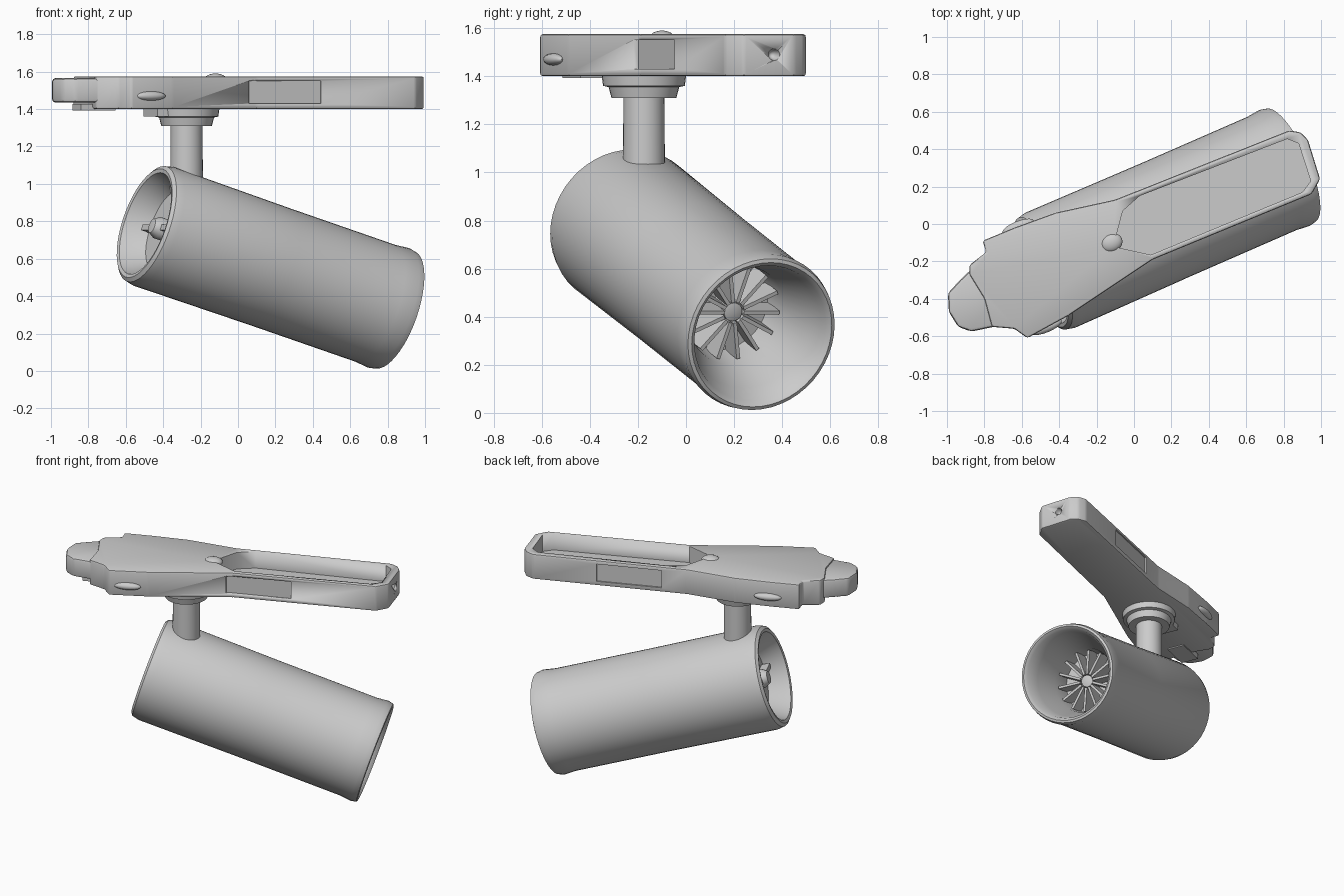
import bpy, bmesh, math
from mathutils import Vector, Matrix

cube = bpy.data.objects.get("Cube")
if cube:
    bpy.data.objects.remove(cube, do_unlink=True)

grey = bpy.data.materials.new("plain grey")
grey.use_nodes = True
GREY = (0.6, 0.6, 0.6, 1)
grey.diffuse_color = GREY
grey.node_tree.nodes["Principled BSDF"].inputs["Base Color"].default_value = GREY


def finish(name, bm, matrix=Matrix(), angle=35):
    bmesh.ops.recalc_face_normals(bm, faces=bm.faces)
    mesh = bpy.data.meshes.new(name)
    bm.to_mesh(mesh)
    bm.free()
    mesh.materials.append(grey)
    mesh.shade_smooth()
    mesh.set_sharp_from_angle(angle=math.radians(angle))
    obj = bpy.data.objects.new(name, mesh)
    obj.matrix_world = matrix
    bpy.context.collection.objects.link(obj)
    return obj


def lathe(name, profile, matrix=Matrix(), steps=48):
    bm = bmesh.new()
    verts = [bm.verts.new((r, 0, z)) for r, z in profile]
    edges = [bm.edges.new(pair) for pair in zip(verts, verts[1:])]
    bmesh.ops.spin(bm, geom=verts + edges, cent=(0, 0, 0), axis=(0, 0, 1),
                   angle=math.tau, steps=steps)
    bmesh.ops.remove_doubles(bm, verts=bm.verts, dist=0.0005)
    return finish(name, bm, matrix)


def prism(name, outline, bottom, top, bevel=0.0):
    bm = bmesh.new()
    face = bm.faces.new([bm.verts.new((x, y, bottom)) for x, y in outline])
    extruded = bmesh.ops.extrude_face_region(bm, geom=[face])["geom"]
    for v in extruded:
        if isinstance(v, bmesh.types.BMVert):
            v.co.z = top
    if bevel:
        bmesh.ops.bevel(bm, geom=bm.edges[:], offset=bevel, segments=2,
                        profile=0.5, affect='EDGES')
    return finish(name, bm)


def box(name, size, matrix):
    bm = bmesh.new()
    bmesh.ops.create_cube(bm, size=1, matrix=Matrix.Diagonal((*size, 1)))
    return finish(name, bm, matrix)


def ball(name, scale, matrix):
    bm = bmesh.new()
    bmesh.ops.create_uvsphere(bm, u_segments=20, v_segments=12, radius=1,
                              matrix=Matrix.Diagonal((*scale, 1)))
    return finish(name, bm, matrix)


def cut(target, cutters):
    for c in cutters:
        c.hide_render = True
        mod = target.modifiers.new("cut", 'BOOLEAN')
        mod.operation, mod.solver, mod.object = 'DIFFERENCE', 'EXACT', c
    graph = bpy.context.evaluated_depsgraph_get()
    mesh = bpy.data.meshes.new_from_object(target.evaluated_get(graph))
    target.modifiers.clear()
    target.data = mesh
    for c in cutters:
        bpy.data.objects.remove(c, do_unlink=True)


def turned(x, y, z):
    return Matrix.Translation((x, y, z)) @ Matrix.Rotation(math.radians(22), 4, 'Z')


# Lamp housing: tilted tube with a recessed back and a funnel reflector
back, front = Vector((-0.5, -0.27, 0.79)), Vector((0.84, 0.315, 0.325))
axis = front - back
L = axis.length
lamp = Matrix.Translation(back) @ axis.to_track_quat('Z', 'Y').to_matrix().to_4x4()
lathe("lamp_housing", [
    (0, 0.13), (0.22, 0.13), (0.265, 0.05), (0.285, 0.005), (0.305, 0), (0.325, 0.015),
    (0.335, 0.06), (0.33, L / 2), (0.33, L - 0.12), (0.338, L - 0.04), (0.33, L - 0.005),
    (0.315, L), (0.295, L - 0.02), (0.27, L - 0.12), (0.215, L - 0.27),
    (0.2, L - 0.42), (0, L - 0.42)], lamp)

# Radial fins around the light source
FINS = 14
for i in range(FINS):
    spin = Matrix.Rotation(math.tau * i / FINS, 4, 'Z')
    box("cooling_fin", (0.16, 0.016, 0.12),
        lamp @ spin @ Matrix.Translation((0.125, 0, L - 0.36)))
lathe("light_core", [(0, L - 0.3), (0.04, L - 0.31), (0.05, L - 0.42)], lamp, 20)

# Knob and web inside the back recess
lathe("back_knob", [(0, 0.04), (0.04, 0.045), (0.06, 0.08), (0.06, 0.14)], lamp, 20)
box("back_web", (0.4, 0.03, 0.07), lamp @ Matrix.Translation((0, 0, 0.11)))

# Stem and stepped collar
stem = Matrix.Translation((-0.275, -0.175, 0))
lathe("stem", [(0, 0.95), (0.088, 0.95), (0.085, 1.32), (0, 1.32)], stem, 32)
lathe("collar", [(0, 1.31), (0.135, 1.31), (0.147, 1.355), (0.17, 1.36),
                 (0.178, 1.42), (0, 1.42)], stem, 32)
box("collar_plate", (0.3, 0.2, 0.05), turned(-0.33, -0.19, 1.385))

# Track adapter: long body with a stepped, narrowing end
body = prism("adapter_body", [
    (-0.57, -0.61), (-0.35, -0.49), (0.1, -0.19), (0.95, 0.16), (0.995, 0.24),
    (0.93, 0.45), (0.89, 0.49), (0.83, 0.5), (-0.1, 0.13), (-0.42, 0.06), (-0.64, -0.02),
    (-0.81, -0.09), (-0.79, -0.15), (-0.88, -0.22), (-0.88, -0.27), (-0.8, -0.4),
    (-0.76, -0.55), (-0.64, -0.56)], 1.4, 1.575, 0.012)
prism("adapter_tip", [
    (-0.6, -0.52), (-0.6, -0.2), (-0.88, -0.25), (-0.93, -0.3), (-0.995, -0.37),
    (-0.99, -0.47), (-0.94, -0.55), (-0.87, -0.575), (-0.75, -0.55)],
    1.435, 1.565, 0.018)

# Open tray, end hole and shallow side panels
tray = prism("tray_cutter", [
    (-0.11, -0.12), (0.09, -0.165), (0.9, 0.17), (0.945, 0.23), (0.88, 0.43),
    (0.82, 0.455), (0.03, 0.15), (-0.06, 0.07)], 1.46, 1.7)
hole = ball("hole_cutter", (0.05, 0.025, 0.025), turned(0.965, 0.37, 1.49))
panels = [box("panel_cutter", (0.42, 0.024, 0.12), turned(0.25, y, 1.49))
          for y in (-0.13, 0.272)]
cut(body, [tray, hole] + panels)

# Small fittings: tray screw, side latches and locking lever
ball("tray_screw", (0.06, 0.05, 0.03), turned(-0.12, -0.1, 1.56))
ball("side_latch", (0.09, 0.03, 0.025), turned(-0.47, -0.55, 1.47))
ball("side_latch", (0.09, 0.03, 0.025), turned(-0.62, -0.015, 1.47))
box("locking_lever", (0.2, 0.12, 0.035), turned(-0.77, -0.42, 1.41))
